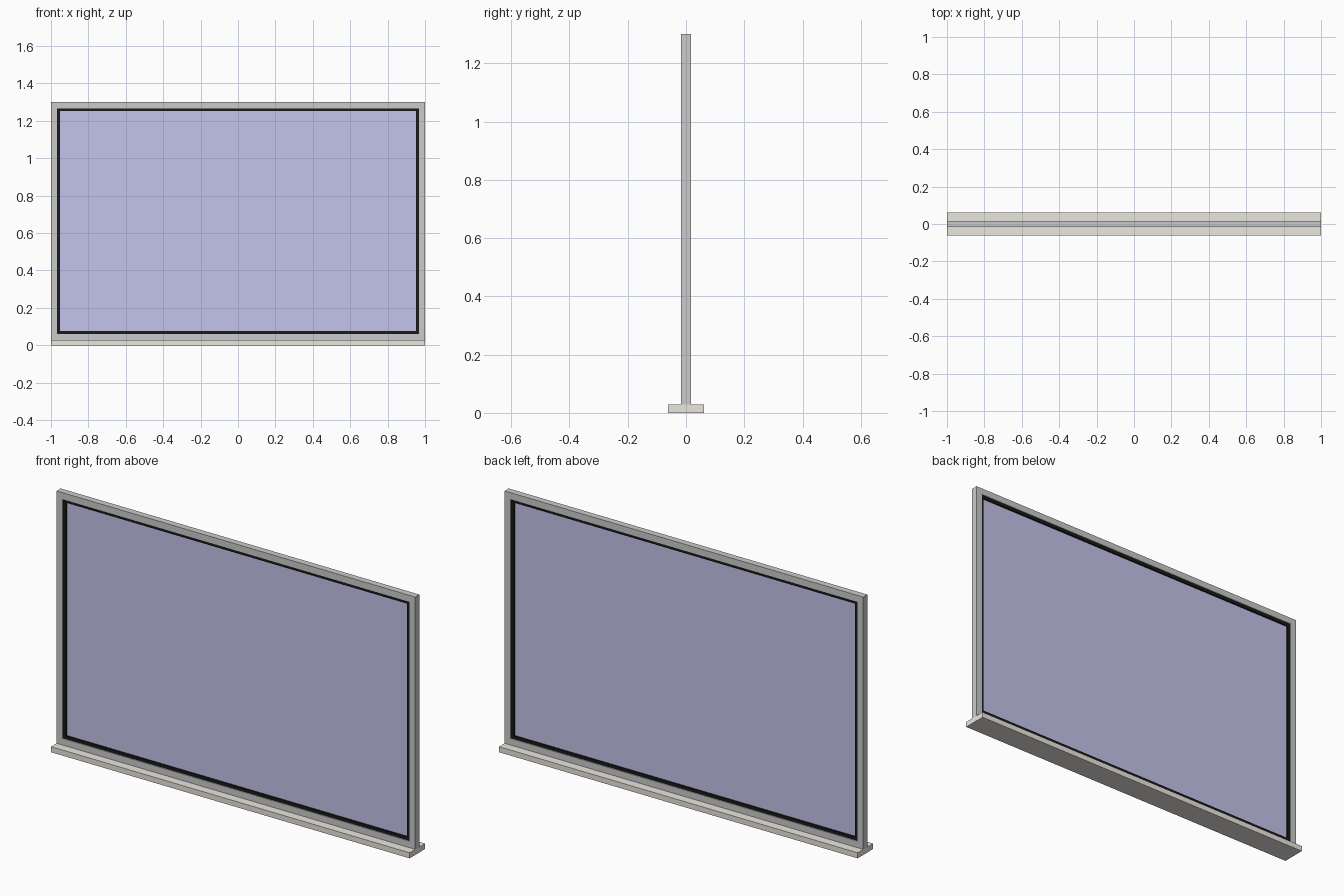
import bpy, bmesh

if "Cube" in bpy.data.objects:
    bpy.data.objects.remove(bpy.data.objects["Cube"])


def material(name, color):
    m = bpy.data.materials.new(name)
    m.diffuse_color = (*color, 1)
    m.use_nodes = True
    m.node_tree.nodes["Principled BSDF"].inputs["Base Color"].default_value = m.diffuse_color
    return m


def make_object(name, bm, mat):
    bmesh.ops.recalc_face_normals(bm, faces=bm.faces)
    mesh = bpy.data.meshes.new(name)
    bm.to_mesh(mesh)
    bm.free()
    mesh.materials.append(mat)
    ob = bpy.data.objects.new(name, mesh)
    bpy.context.collection.objects.link(ob)
    return ob


def box(name, half_x, half_y, z0, z1, mat):
    bm = bmesh.new()
    bmesh.ops.create_cube(bm, size=1)
    for v in bm.verts:
        v.co = (v.co.x * 2 * half_x, v.co.y * 2 * half_y,
                (z0 + z1) / 2 + v.co.z * (z1 - z0))
    return make_object(name, bm, mat)


def ring(name, half_x, z0, z1, width, half_y, mat):
    """Rectangular border with a rectangular section, centred on y = 0."""
    bm = bmesh.new()
    loops = []
    for inset, y in ((0, -half_y), (0, half_y), (width, half_y), (width, -half_y)):
        x, lo, hi = half_x - inset, z0 + inset, z1 - inset
        loops.append([bm.verts.new((px, y, pz))
                      for px, pz in ((-x, lo), (x, lo), (x, hi), (-x, hi))])
    for i in range(4):
        a, b = loops[i], loops[(i + 1) % 4]
        for j in range(4):
            k = (j + 1) % 4
            bm.faces.new((a[j], a[k], b[k], b[j]))
    return make_object(name, bm, mat)


metal = material("frame_grey", (0.67, 0.67, 0.67))
rubber = material("seal_black", (0.01, 0.01, 0.01))
glass = material("glass_blue", (0.55, 0.55, 0.83))
stone = material("sill_beige", (0.83, 0.79, 0.74))

# Sill that the window stands on
box("sill", 1.0, 0.061, 0.0, 0.028, stone)
# Outer frame, then the slightly recessed seal
ring("frame", 1.0, 0.028, 1.30, 0.033, 0.0165, metal)
ring("seal", 0.967, 0.061, 1.267, 0.015, 0.012, rubber)
# Thin pane held by the seal
box("glass_pane", 0.952, 0.004, 0.076, 1.252, glass)
